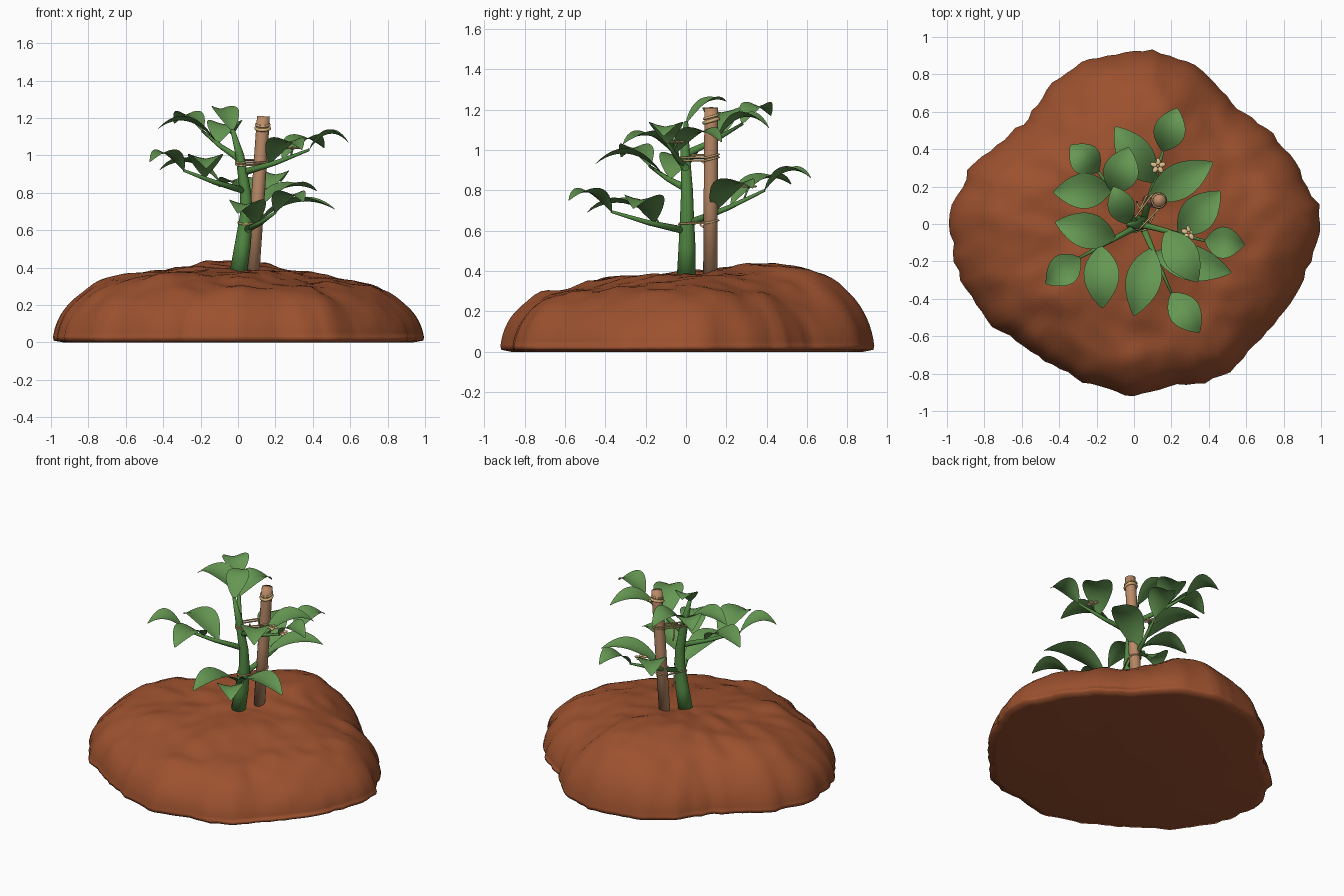
import bpy, bmesh, math
from mathutils import Vector, Matrix, noise

cube = bpy.data.objects.get("Cube")
if cube:
    bpy.data.objects.remove(cube, do_unlink=True)


def material(name, *rgb):
    m = bpy.data.materials.new(name)
    m.use_nodes = True
    m.diffuse_color = (*rgb, 1)
    m.node_tree.nodes["Principled BSDF"].inputs["Base Color"].default_value = (*rgb, 1)
    return m


SOIL = material("red soil", 0.335, 0.083, 0.028)
LEAF = material("leaf green", 0.13, 0.31, 0.085)
STEM = material("stem green", 0.085, 0.25, 0.055)
WOOD = material("stake wood", 0.50, 0.26, 0.14)
ROPE = material("straw rope", 0.66, 0.43, 0.19)
PETAL = material("cream petal", 0.76, 0.53, 0.28)
HEART = material("flower centre", 0.50, 0.26, 0.07)


def finish(name, bm, mat):
    bmesh.ops.recalc_face_normals(bm, faces=bm.faces)
    me = bpy.data.meshes.new(name)
    bm.to_mesh(me)
    bm.free()
    me.materials.append(mat)
    me.polygons.foreach_set("use_smooth", [True] * len(me.polygons))
    ob = bpy.data.objects.new(name, me)
    bpy.context.collection.objects.link(ob)


def bridge(bm, a, b):
    n = len(a)
    for i in range(n):
        bm.faces.new((a[i], a[(i + 1) % n], b[(i + 1) % n], b[i]))


def tube(name, path, radii, mat, sides=12, closed=False):
    """Round tube through the path, tapering by the radii."""
    path = [Vector(p) for p in path]
    n = len(path)
    bm = bmesh.new()
    rings = []
    for i, p in enumerate(path):
        if closed:
            d = path[(i + 1) % n] - path[i - 1]
        else:
            d = path[min(i + 1, n - 1)] - path[max(i - 1, 0)]
        side = d.cross(Vector((0, 0, 1)) if closed else Vector((0, 1, 0.01))).normalized()
        up = side.cross(d).normalized()
        r = radii[i] if isinstance(radii, (list, tuple)) else radii
        rings.append([bm.verts.new(p + r * (side * math.cos(a) + up * math.sin(a)))
                      for a in (math.tau * k / sides for k in range(sides))])
    for a, b in zip(rings, rings[1:]):
        bridge(bm, a, b)
    if closed:
        bridge(bm, rings[-1], rings[0])
    else:
        bm.faces.new(rings[0])
        bm.faces.new(rings[-1])
    finish(name, bm, mat)


# Soil mound: lumpy dome with an uneven outline, one radius every 15 degrees
OUTLINE = [.995, .95, .885, .83, .86, .92, .925, .91, .87, .80, .84, .94,
           .99, .97, .94, .89, .87, .88, .92, .88, .94, .90, .93, .96]
# Lumps: x, y, width, height
LUMPS = [(-.35, .3, .2, .02), (.1, .5, .3, .02), (-.05, -.74, .08, .015), (.05, .05, .1, -.015),
         (.55, .25, .15, -.02), (-.56, -.62, .07, .05), (.5, -.68, .1, .04), (-.3, -.35, .15, .02),
         (.76, -.48, .07, .04), (-.75, .3, .12, .03), (.3, -.45, .1, -.02), (0, -.65, .25, -.025)]


def mound_point(ang, t):
    f = ang / math.tau * 24
    k = int(f)
    mix = (1 - math.cos((f - k) * math.pi)) / 2
    edge = OUTLINE[k % 24] * (1 - mix) + OUTLINE[(k + 1) % 24] * mix
    c, s = math.cos(ang), math.sin(ang)
    edge += t ** 3 * (0.02 * noise.noise(Vector((c * 6, s * 6, 2)))
                      + 0.02 * noise.noise(Vector((c * 14, s * 14, t * 4))))
    x, y = c * edge * t, s * edge * t
    power = 4.9 - 1.3 * s - 1.1 * math.sin(2 * ang) ** 2
    h = 0.395 + 0.08 * y - 0.02 * x - 0.06 * abs(x)
    z = h * max(0, 1 - t ** power) ** 0.55
    bump = sum(v * math.exp(-((x - a) ** 2 + (y - b) ** 2) / w ** 2) for a, b, w, v in LUMPS)
    bump += 0.025 * noise.noise(Vector((x * 4, y * 4, 5))) + 0.018 * noise.noise(Vector((x * 9, y * 9, 1)))
    return Vector((x, y, max(0.03, z + bump * (1 - t ** 8) + 0.01 * t)))


bm = bmesh.new()
SEG, RINGS = 120, 28
rings = []
for i in range(1, RINGS + 1):
    t = math.sin(i / RINGS * math.pi / 2)
    rings.append([bm.verts.new(mound_point(math.tau * k / SEG, t)) for k in range(SEG)])
for z, scale in ((0.01, 0.995), (0, 0.94)):
    rings.append([bm.verts.new((v.co.x * scale, v.co.y * scale, z)) for v in rings[RINGS - 1]])
for a, b in zip(rings, rings[1:]):
    bridge(bm, a, b)
top = bm.verts.new(mound_point(0, 0))
for k in range(SEG):
    bm.faces.new((top, rings[0][k], rings[0][(k + 1) % SEG]))
bm.faces.new(rings[-1])
finish("soil_mound", bm, SOIL)

# Main stem and supporting stake
tube("main_stem", [(0, 0, .36), (.025, .005, .52), (.045, .005, .68), (.04, .005, .8),
                   (.01, -.005, 1), (-.03, 0, 1.14)], [.047, .043, .035, .03, .023, .011], STEM, 14)
tube("stake", [(.078, .12, .36), (.108, .123, .8), (.13, .125, 1.12), (.136, .125, 1.21)],
     [.036, .036, .035, .034], WOOD, 14)


# Rope: collars on the stake, loops round stem and stake
def loop(name, z, stem, stake, thick=.005):
    (sx, sy, sr), (kx, ky, kr) = stem, stake
    turn = math.atan2(ky - sy, kx - sx) + math.pi / 2
    path = []
    for (x, y, r), start in ((stem, turn), (stake, turn + math.pi)):
        for i in range(9):
            a = start + math.pi * (i + .25) / 8.5
            path.append((x + r * math.cos(a), y + r * math.sin(a), z + 0.01 * math.sin(a)))
    tube(name, path, thick, ROPE, 8, True)


for z, thick in ((1.145, .009), (1.165, .006)):
    loop("stake_collar", z, (.132, .125, .036), (.132, .1251, .036), thick)
for i in range(2):
    loop(f"upper_tie_{i}", .955 + .014 * i, (.016, 0, .028), (.119, .124, .039))
loop("lower_tie", .642, (.041, .005, .04), (.097, .121, .04))
for z in (.95, .63):
    tube("rope_tail", [(.04, .07, z), (.02, .1, z - .02), (.015, .12, z - .06)], .005, ROPE, 8)


# Leaves: arched, pointed blades cupped along the midrib
def leaf(name, base, tip, width, arch=0.075):
    base, tip = Vector(base), Vector(tip)
    d = tip - base
    side = Vector((-d.y, d.x, 0)).normalized()
    bm = bmesh.new()
    rows = []
    for i in range(13):
        t = i / 12
        mid = base + d * t + Vector((0, 0, arch * 4 * t * (1 - t)))
        half = width / 2 * math.sin(math.pi * (0.01 + 0.98 * t) ** 0.9) ** 0.85
        row = []
        for s in (-1, -.5, 0, .5, 1):
            lift = half * (0.14 * abs(s) + 0.14 * s * s)
            row.append(bm.verts.new(mid + side * half * s + Vector((0, 0, lift))))
        rows.append(row)
    for a, b in zip(rows, rows[1:]):
        for j in range(4):
            bm.faces.new((a[j], a[j + 1], b[j + 1], b[j]))
    finish(name, bm, LEAF)


# Branches: start, end, end leaf tip, then side leaves as (fraction along branch, tip)
BRANCHES = {
    "left": ((.03, 0, .91), (.38, -.09, 1.03), (.59, -.11, 1.07),
             (.6, (.46, .175, 1.04)), (.4, (.34, -.31, 1.03))),
    "back": ((.05, .02, .64), (.155, .39, .80), (.23, .62, .86),
             (.55, (-.1, .52, .83)), (.32, (.42, .33, .81))),
    "upper_right": ((.01, 0, .98), (-.19, .28, 1.13), (-.34, .42, 1.17),
                    (.65, (-.43, .17, 1.14)), (.58, (-.03, .41, 1.11))),
    "right": ((.04, 0, .81), (-.29, -.18, .92), (-.47, -.32, .965),
              (.42, (-.42, .01, .92)), (.66, (-.17, -.45, .93))),
    "front": ((.04, 0, .6), (.2, -.37, .695), (.35, -.58, .75),
              (.35, (0, -.49, .69)), (.43, (.52, -.26, .71))),
}
for name, (start, end, tip, *pairs) in BRANCHES.items():
    start, end = Vector(start), Vector(end)
    bow = Vector((0, 0, -.008))
    tube(f"{name}_branch", [start, start.lerp(end, .5) + bow, end], [.019, .013, .007], STEM, 10)
    leaf(f"{name}_end_leaf", end, tip, .17, .065)
    for i, (f, side_tip) in enumerate(pairs):
        leaf(f"{name}_side_leaf_{i}", start.lerp(end, f), side_tip, .19)
leaf("crown_leaf", (-.03, 0, 1.13), (-.11, .2, 1.24), .145, .05)


# Small five-petalled flowers on two branches
def ball(bm, centre, size, spin=0):
    place = Matrix.Translation(centre) @ Matrix.Rotation(spin, 4, "Z") @ Matrix.Diagonal((*size, 1))
    bmesh.ops.create_uvsphere(bm, u_segments=12, v_segments=6, radius=1, matrix=place)


for name, centre in (("left", (.293, -.047, 1.035)), ("back", (.128, .31, .815))):
    c = Vector(centre)
    start, end = (Vector(p) for p in BRANCHES[name][:2])
    tube(f"{name}_flower_stalk", [start.lerp(end, .72), c], .005, STEM, 6)
    bm = bmesh.new()
    for k in range(5):
        a = math.tau * k / 5 + .3
        ball(bm, c + Vector((math.cos(a), math.sin(a), .2)) * .023, (.02, .014, .006), a)
    finish(f"{name}_flower_petals", bm, PETAL)
    bm = bmesh.new()
    ball(bm, c + Vector((0, 0, .006)), (.009, .009, .008))
    finish(f"{name}_flower_centre", bm, HEART)
